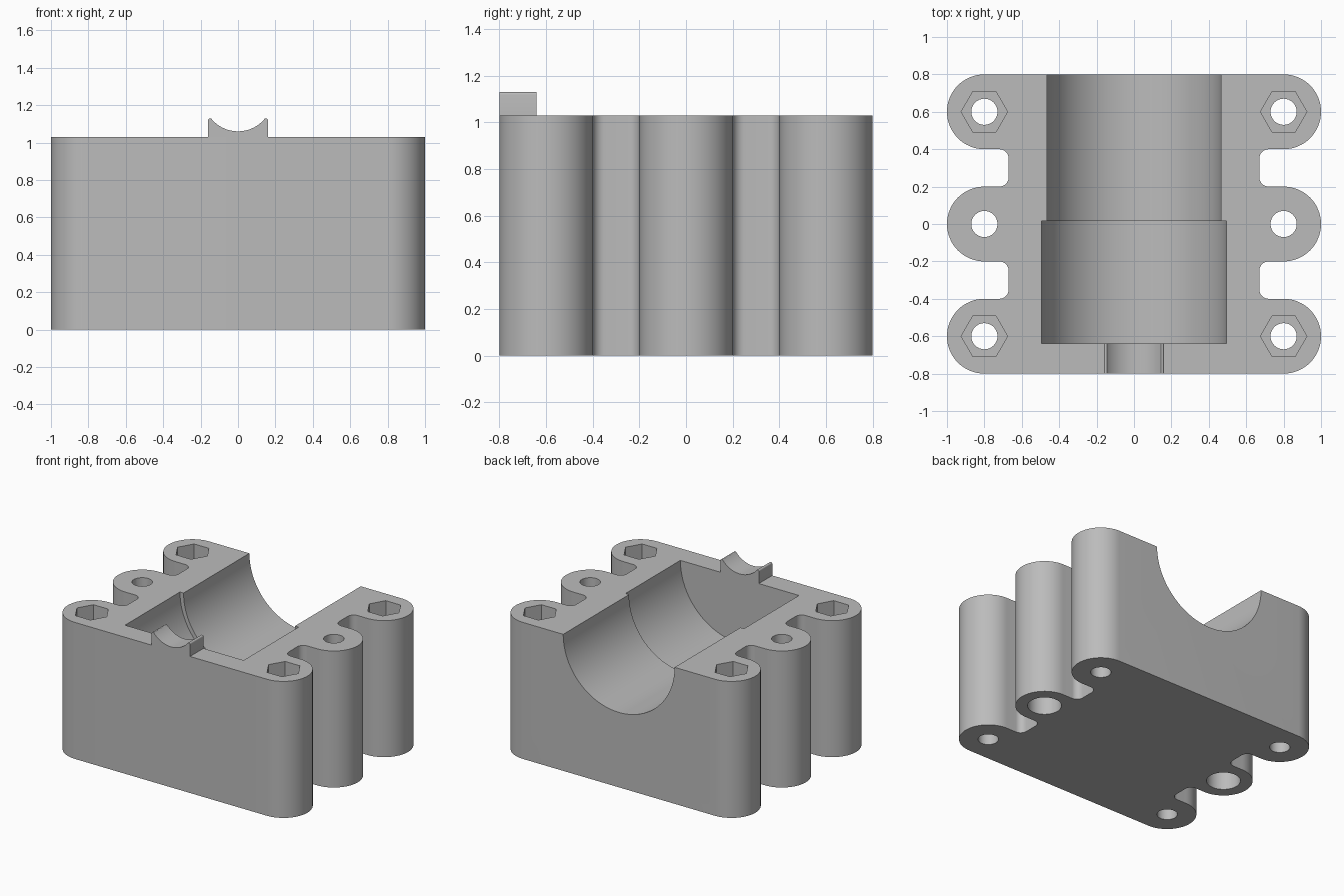
import bpy, bmesh
from math import sin, cos, radians, pi
from mathutils import Matrix, Vector

if "Cube" in bpy.data.objects:
    bpy.data.objects.remove(bpy.data.objects["Cube"])

TOP = 1.03      # parting face height
LUG_X = 0.8     # bolt column offset
LUG_R = 0.2

grey = bpy.data.materials.new("plain_grey")
grey.use_nodes = True
COLOUR = (0.5, 0.5, 0.5, 1)
grey.diffuse_color = COLOUR
grey.node_tree.nodes["Principled BSDF"].inputs["Base Color"].default_value = COLOUR


def arc(cx, cy, r, start, end, steps):
    angles = [radians(start + (end - start) * i / steps) for i in range(steps + 1)]
    return [(cx + r * cos(a), cy + r * sin(a)) for a in angles]


def prism(name, points, depth, matrix=Matrix()):
    """Extrude a closed 2D profile along local z, then place it."""
    bm = bmesh.new()
    face = bm.faces.new([bm.verts.new((x, y, 0)) for x, y in points])
    grown = bmesh.ops.extrude_face_region(bm, geom=[face])["geom"]
    verts = [v for v in grown if isinstance(v, bmesh.types.BMVert)]
    bmesh.ops.translate(bm, verts=verts, vec=(0, 0, depth))
    bmesh.ops.transform(bm, matrix=matrix, verts=bm.verts)
    bmesh.ops.recalc_face_normals(bm, faces=bm.faces)
    mesh = bpy.data.meshes.new(name)
    bm.to_mesh(mesh)
    bm.free()
    mesh.materials.append(grey)
    obj = bpy.data.objects.new(name, mesh)
    bpy.context.collection.objects.link(obj)
    return obj


def circle(r, steps):
    return arc(0, 0, r, 0, 360, steps)[:-1]


def upright(name, r, sides, x, y, low, high):
    return prism(name, circle(r, sides), high - low, Matrix.Translation((x, y, low)))


def along_y(name, points, y0, y1, z=0):
    """Profile in x and z, running from y0 to y1."""
    place = Matrix.Translation((0, y1, z)) @ Matrix.Rotation(pi / 2, 4, "X")
    return prism(name, points, y1 - y0, place)


def combine(target, tool, operation):
    mod = target.modifiers.new(operation.lower(), "BOOLEAN")
    mod.operation = operation
    mod.solver = "EXACT"
    mod.object = tool
    bpy.context.view_layer.objects.active = target
    bpy.ops.object.modifier_apply(modifier=mod.name)
    bpy.data.objects.remove(tool)


# Block outline: three rounded lugs per side with filleted notches between
side = []
for y in (-0.6, 0, 0.6):
    side += arc(LUG_X, y, LUG_R, -90, 90, 32)
    if y < 0.5:
        side += arc(0.72, y + 0.25, 0.05, 270, 180, 8)
        side += arc(0.72, y + 0.35, 0.05, 180, 90, 8)
outline = side + [(-x, -y) for x, y in side]
block = prism("housing_block", outline, TOP)

# Stepped half-round bore, open at the back
combine(block, along_y("wide_bore", circle(0.495, 96), -0.64, 0.015, TOP), "DIFFERENCE")
combine(block, along_y("narrow_bore", circle(0.465, 96), -0.1, 0.9, TOP), "DIFFERENCE")

# Bolt holes, nut pockets at the corners, head recesses under the middle pair
for x in (-LUG_X, LUG_X):
    for y in (-0.6, 0, 0.6):
        combine(block, upright("bolt_hole", 0.07, 32, x, y, -0.1, TOP + 0.1), "DIFFERENCE")
        if y:
            recess = upright("nut_pocket", 0.124, 6, x, y, TOP - 0.17, TOP + 0.1)
        else:
            recess = upright("head_recess", 0.116, 40, x, y, -0.1, 0.17)
        combine(block, recess, "DIFFERENCE")

# Cradle tab on the front wall, with a scooped top and rounded tips
scoop = arc(0, 1.245, 0.185, -42, -138, 24)
right_tip = arc(0.149, 1.119, 0.011, 0, 120, 6)
left_tip = [(-x, z) for x, z in reversed(right_tip)]
profile = [(-0.16, TOP), (0.16, TOP)] + right_tip + scoop + left_tip
tab = along_y("cradle_tab", profile, -0.8, -0.64)

for obj in (block, tab):
    bpy.ops.object.select_all(action="DESELECT")
    obj.select_set(True)
    bpy.context.view_layer.objects.active = obj
    bpy.ops.object.shade_smooth_by_angle(angle=radians(30))
